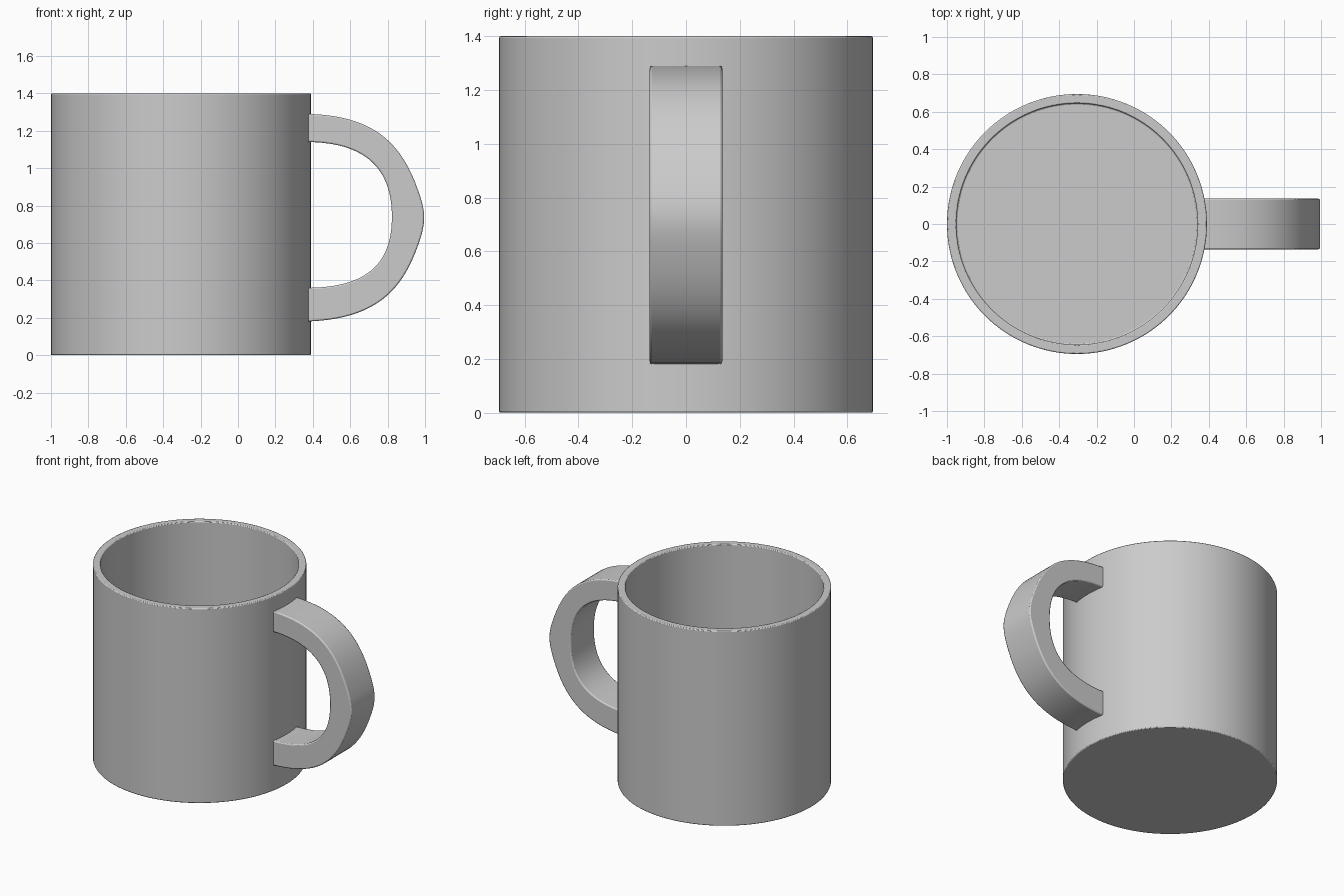
import bpy, bmesh, math
from mathutils import Vector
from mathutils.geometry import interpolate_bezier

if "Cube" in bpy.data.objects:
    bpy.data.objects.remove(bpy.data.objects["Cube"])

CX, R, WALL, H = -0.305, 0.695, 0.05, 1.4
SEGS = 128


def finish(name, bm, bevel):
    bmesh.ops.recalc_face_normals(bm, faces=bm.faces)
    mesh = bpy.data.meshes.new(name)
    bm.to_mesh(mesh)
    bm.free()
    ob = bpy.data.objects.new(name, mesh)
    bpy.context.collection.objects.link(ob)
    bpy.ops.object.select_all(action='DESELECT')
    ob.select_set(True)
    bpy.context.view_layer.objects.active = ob
    bpy.ops.object.shade_smooth_by_angle(angle=math.radians(35))
    mod = ob.modifiers.new("soft_edges", 'BEVEL')
    mod.width, mod.segments = bevel, 2
    mod.limit_method, mod.angle_limit = 'ANGLE', math.radians(40)
    return ob


# Hollow body: stacked rings from the base, over the rim, down to the inner floor
bm = bmesh.new()
rings = []
for r, z in [(R, 0), (R, H), (R - WALL, H), (R - WALL, WALL)]:
    rings.append([bm.verts.new((CX + r * math.cos(2 * math.pi * i / SEGS),
                                r * math.sin(2 * math.pi * i / SEGS), z))
                  for i in range(SEGS)])
for a, b in zip(rings, rings[1:]):
    for i in range(SEGS):
        j = (i + 1) % SEGS
        bm.faces.new((a[i], a[j], b[j], b[i]))
bm.faces.new(rings[0])
bm.faces.new(rings[-1])
finish("mug_body", bm, 0.006)


# Handle: outer and inner outlines swept as a rectangular band
def outline(*segments):
    pts = []
    for seg in segments:
        part = interpolate_bezier(*[Vector((x, 0, z)) for x, z in seg], 25)
        pts += part[1:] if pts else part
    return pts


outer = outline([(0.36, 1.29), (0.72, 1.285), (0.87, 1.14), (0.96, 0.89)],
                [(0.96, 0.89), (1.007, 0.76), (1.007, 0.71), (0.96, 0.58)],
                [(0.96, 0.58), (0.87, 0.33), (0.72, 0.19), (0.36, 0.18)])
inner = outline([(0.36, 1.14), (0.68, 1.14), (0.823, 1.00), (0.823, 0.74)],
                [(0.823, 0.74), (0.823, 0.48), (0.68, 0.36), (0.36, 0.36)])
# Resample the inner outline so both have the same number of points
n = len(outer)
inner_even = []
for k in range(n):
    f = k * (len(inner) - 1) / (n - 1)
    i = min(int(f), len(inner) - 2)
    inner_even.append(inner[i].lerp(inner[i + 1], f - i))

W = 0.135
bm = bmesh.new()
sections = [[bm.verts.new((p.x, y, p.z)) for p, y in
             ((o, -W), (o, W), (q, W), (q, -W))] for o, q in zip(outer, inner_even)]
for a, b in zip(sections, sections[1:]):
    for i in range(4):
        j = (i + 1) % 4
        bm.faces.new((a[i], a[j], b[j], b[i]))
bm.faces.new(sections[0])
bm.faces.new(sections[-1])
finish("mug_handle", bm, 0.008)
